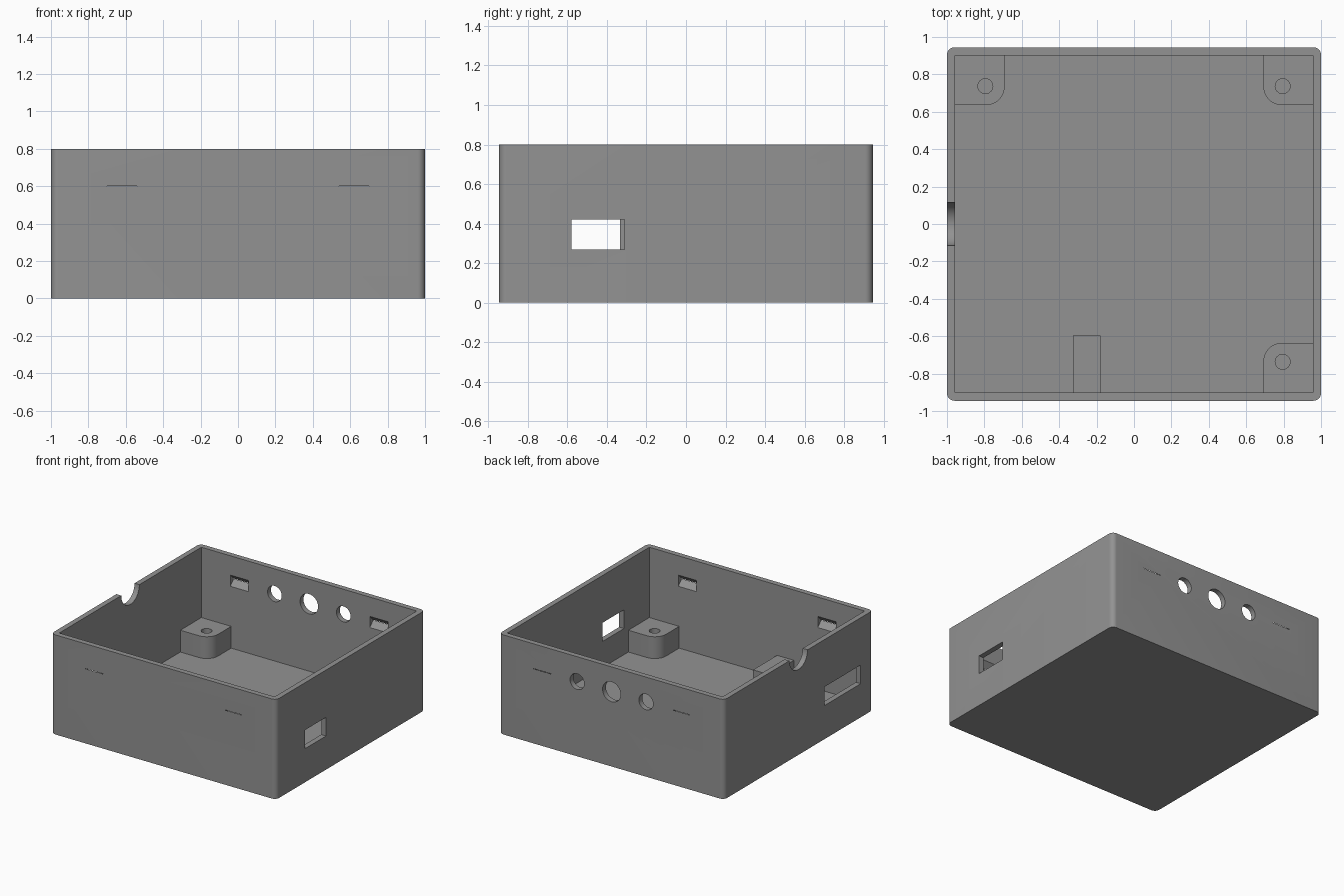
import bpy, math
from mathutils import Vector

if "Cube" in bpy.data.objects:
    bpy.data.objects.remove(bpy.data.objects["Cube"])

W, D, H = 1.0, 0.945, 0.8        # half width, half depth, height
IX, IY = 0.957, 0.902            # inner half sizes
FLOOR, POST = 0.06, 0.235        # floor top, support top

plastic = bpy.data.materials.new("grey plastic")
plastic.diffuse_color = (0.29, 0.29, 0.29, 1)
plastic.use_nodes = True
plastic.node_tree.nodes["Principled BSDF"].inputs["Base Color"].default_value = plastic.diffuse_color


def prism(name, outline, vec, origin=(0, 0, 0), axes=("x", "y")):
    """Extrude a closed 2D outline, drawn on two axes, along vec."""
    idx = ["xyz".index(a) for a in axes]
    base = []
    for p in outline:
        v = Vector(origin)
        v[idx[0]] += p[0]
        v[idx[1]] += p[1]
        base.append(v)
    n = len(base)
    verts = base + [v + Vector(vec) for v in base]
    faces = [list(range(n))[::-1], list(range(n, 2 * n))]
    faces += [[i, (i + 1) % n, n + (i + 1) % n, n + i] for i in range(n)]
    me = bpy.data.meshes.new(name)
    me.from_pydata(verts, [], faces)
    me.materials.append(plastic)
    ob = bpy.data.objects.new(name, me)
    bpy.context.collection.objects.link(ob)
    bpy.context.view_layer.objects.active = ob
    bpy.ops.object.mode_set(mode="EDIT")
    bpy.ops.mesh.select_all(action="SELECT")
    bpy.ops.mesh.normals_make_consistent(inside=False)
    bpy.ops.object.mode_set(mode="OBJECT")
    return ob


def box(name, x0, x1, y0, y1, z0, z1):
    return prism(name, [(x0, y0), (x1, y0), (x1, y1), (x0, y1)], (0, 0, z1 - z0), (0, 0, z0))


def arc(cx, cy, r, a0, a1, n):
    return [(cx + r * math.cos(math.radians(a0 + (a1 - a0) * i / n)),
             cy + r * math.sin(math.radians(a0 + (a1 - a0) * i / n))) for i in range(n + 1)]


def circle(r, n=48):
    return arc(0, 0, r, 0, 360, n)[:-1]


def cut(ob, cutter):
    """Subtract the cutter from the object and discard it."""
    bpy.context.view_layer.objects.active = ob
    m = ob.modifiers.new("cut", "BOOLEAN")
    m.operation, m.solver, m.object = "DIFFERENCE", "EXACT", cutter
    bpy.ops.object.modifier_apply(modifier=m.name)
    bpy.data.objects.remove(cutter)


def smooth(ob):
    bpy.ops.object.select_all(action="DESELECT")
    ob.select_set(True)
    bpy.context.view_layer.objects.active = ob
    bpy.ops.object.shade_smooth_by_angle(angle=math.radians(30))


# Case: rounded box, hollowed
R = 0.04
outline = []
for sx, sy, a in ((1, 1, 0), (-1, 1, 90), (-1, -1, 180), (1, -1, 270)):
    outline += arc(sx * (W - R), sy * (D - R), R, a, a + 90, 8)
case = prism("case", outline, (0, 0, H))
cut(case, box("cavity", -IX, IX, -IY, IY, FLOOR, 1))

# Side ports
cut(case, box("right_port", 0.9, 1.1, -0.58, -0.31, 0.27, 0.42))
cut(case, box("left_port", -1.1, -0.9, -0.79, -0.333, 0.27, 0.42))

# Cable notch in the left rim
cut(case, prism("notch", circle(0.115), (0.2, 0, 0), (-1.1, 0, H), ("y", "z")))

# Round holes in the back wall
for x, r in ((-0.306, 0.063), (0, 0.08), (0.306, 0.063)):
    cut(case, prism("hole", circle(r), (0, 0.2, 0), (x, 0.85, 0.6), ("x", "z")))

# V-shaped snap grooves inside the front and back walls
for sx in (-1, 1):
    for sy in (-1, 1):
        v = [(sy * (IY - 0.002), -0.047), (sy * (IY - 0.002), 0.047), (sy * (D + 0.001), 0)]
        cut(case, prism("groove", v, (0.16, 0, 0), (sx * 0.62 - 0.08, 0, 0.6), ("y", "z")))
smooth(case)

# Corner screw posts with a rounded inner corner
for name, sx, sy in (("back_left_post", -1, 1), ("back_right_post", 1, 1), ("front_right_post", 1, -1)):
    shape = [(IX, IY), (0.692, IY)] + arc(0.792, 0.735, 0.1, 180, 270, 12) + [(IX, 0.635)]
    post = prism(name, [(sx * x, sy * y) for x, y in shape], (0, 0, POST - FLOOR), (0, 0, FLOOR))
    cut(post, prism("screw_hole", circle(0.04, 32), (0, 0, 0.3), (sx * 0.795, sy * 0.737, FLOOR + 0.02)))
    smooth(post)

# Support block on the front wall
box("front_support", -0.327, -0.178, -IY, -0.597, FLOOR, POST)
